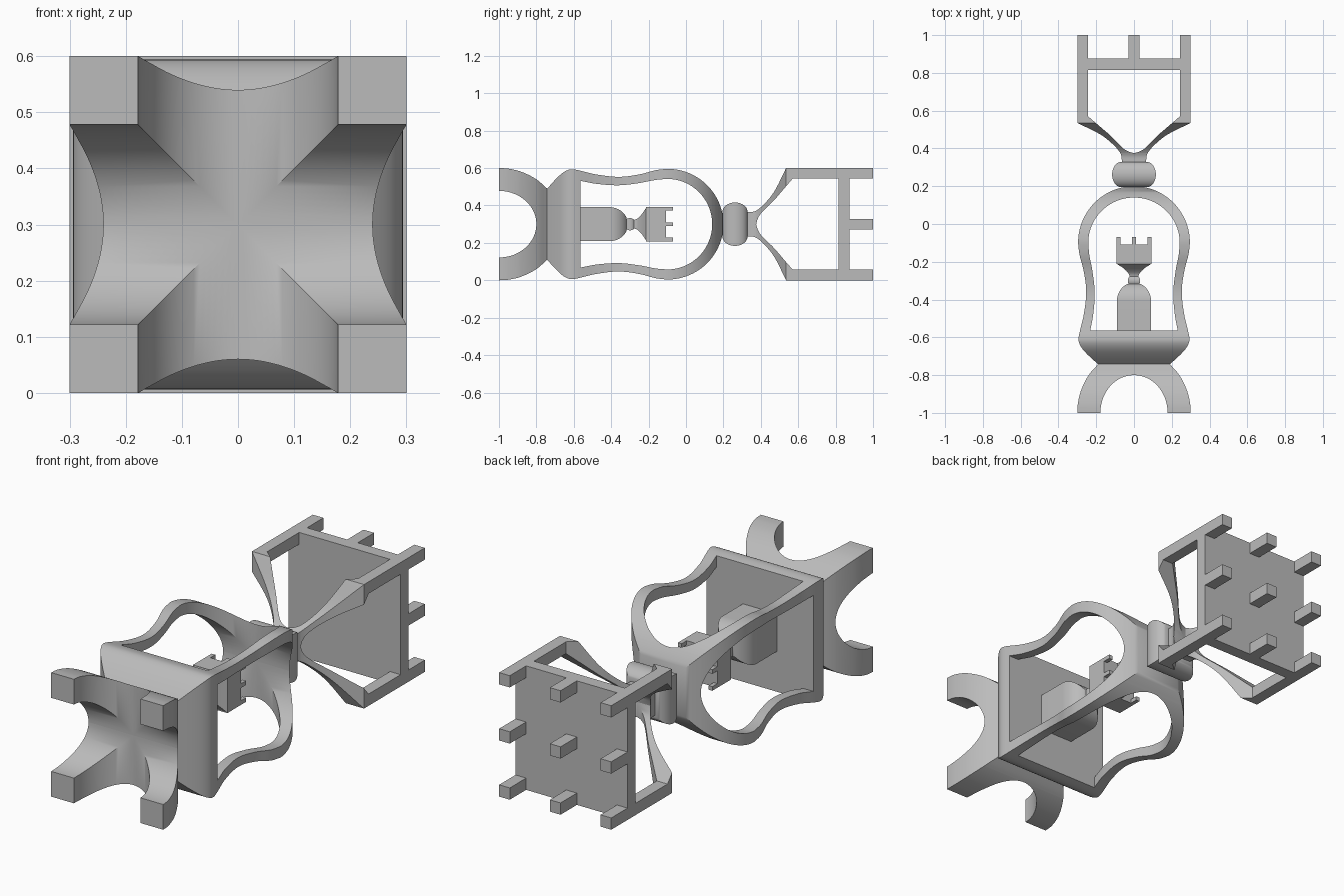
import bpy, bmesh, math

cube = bpy.data.objects.get("Cube")
if cube:
    bpy.data.objects.remove(cube, do_unlink=True)

CZ = 0.3  # height of the long axis
grey = bpy.data.materials.new("plain grey")
grey.use_nodes = True
grey.diffuse_color = (0.5, 0.5, 0.5, 1)
grey.node_tree.nodes["Principled BSDF"].inputs["Base Color"].default_value = (0.5, 0.5, 0.5, 1)


def curve(points):
    """Smooth function through (position, half width) points."""
    n = len(points)
    slopes = []
    for i in range(n):
        a, b = points[max(i - 1, 0)], points[min(i + 1, n - 1)]
        slopes.append((b[1] - a[1]) / (b[0] - a[0]))

    def f(y):
        i = 0
        while i < n - 2 and y > points[i + 1][0]:
            i += 1
        (y0, v0), (y1, v1) = points[i], points[i + 1]
        d = y1 - y0
        t = min(max((y - y0) / d, 0), 1)
        return ((1 + 2 * t) * (1 - t) ** 2 * v0 + t * (1 - t) ** 2 * d * slopes[i]
                + t * t * (3 - 2 * t) * v1 + t * t * (t - 1) * d * slopes[i + 1])
    return f


def arc(centre, ry, r):
    return lambda y: r * math.sqrt(max(0, 1 - ((y - centre) / ry) ** 2))


def span(a, b, n, dense_end=False):
    """Stations from a to b, optionally bunched toward b."""
    ts = [i / n for i in range(n + 1)]
    return [a + (b - a) * (math.sin(t * math.pi / 2) if dense_end else t) for t in ts]


def finish(name, bm):
    bmesh.ops.remove_doubles(bm, verts=bm.verts, dist=1e-5)
    bmesh.ops.dissolve_degenerate(bm, edges=bm.edges, dist=1e-6)
    bmesh.ops.recalc_face_normals(bm, faces=bm.faces)
    mesh = bpy.data.meshes.new(name)
    bm.to_mesh(mesh)
    bm.free()
    mesh.materials.append(grey)
    ob = bpy.data.objects.new(name, mesh)
    bpy.context.collection.objects.link(ob)
    bpy.ops.object.select_all(action='DESELECT')
    ob.select_set(True)
    bpy.context.view_layer.objects.active = ob
    bpy.ops.object.shade_smooth_by_angle(angle=math.radians(32))
    return ob


def skin(bm, rings):
    """Skin rectangular rings given as (y, x0, x1, z0, z1)."""
    loops = [[bm.verts.new((x, y, CZ + z)) for x, z in ((a, c), (b, c), (b, d), (a, d))]
             for y, a, b, c, d in rings]
    for p, q in zip(loops, loops[1:]):
        for k in range(4):
            j = (k + 1) % 4
            bm.faces.new((p[k], p[j], q[j], q[k]))
    bm.faces.new(loops[0])
    bm.faces.new(loops[-1][::-1])


def solid(name, stations, h):
    bm = bmesh.new()
    skin(bm, [(y, -h(y), h(y), -h(y), h(y)) for y in stations])
    return finish(name, bm)


def posts(name, stations, w, h):
    """Four corner posts between the opening w and the outline h."""
    for sx, tx in ((-1, "right"), (1, "left")):
        for sz, tz in ((-1, "lower"), (1, "upper")):
            bm = bmesh.new()
            skin(bm, [(y, sx * w(y), sx * h(y), sz * w(y), sz * h(y)) for y in stations])
            finish(f"{tz}_{tx}_{name}", bm)


def boxes(name, items):
    bm = bmesh.new()
    for y0, y1, x, z, r in items:
        skin(bm, [(y, x - r, x + r, z - r, z + r) for y in (y0, y1)])
    return finish(name, bm)


# Arched foot: four legs that meet in a vault
foot = curve([(-1, 0.3), (-0.95, 0.297), (-0.88, 0.28), (-0.8, 0.24), (-0.742, 0.19)])
posts("leg", span(-1, -0.8, 24, True), arc(-1, 0.2, 0.178), foot)
solid("foot_vault", span(-0.8, -0.742, 6), foot)

# Flared slab that floors the cage
slab = curve([(-0.742, 0.19), (-0.70, 0.237), (-0.66, 0.274), (-0.625, 0.292),
              (-0.6, 0.293), (-0.565, 0.286)])
solid("cage_floor", span(-0.742, -0.565, 16), slab)

# Open cage: waisted posts that join in a dome
DOME = -0.1
waist = curve([(-0.565, 0.286), (-0.48, 0.266), (-0.36, 0.253), (-0.25, 0.266),
               (-0.16, 0.289), (DOME, 0.296)])
opening = curve([(-0.565, 0.232), (-0.48, 0.216), (-0.36, 0.208), (-0.25, 0.22),
                 (-0.16, 0.237), (DOME, 0.242)])
dome_out, dome_in = arc(DOME, 0.3, 0.296), arc(DOME, 0.24, 0.242)
cage = span(-0.565, DOME, 24) + span(DOME, 0.14, 24, True)[1:]
posts("cage_post", cage,
      lambda y: opening(y) if y < DOME else dome_in(y),
      lambda y: waist(y) if y < DOME else dome_out(y))
solid("dome_cap", span(0.14, 0.198, 10, True), dome_out)

# Rounded collar at the neck
collar = arc(0.262, 0.067, 0.05)
solid("collar", [0.262 - 0.067 * math.cos(math.pi * i / 20) for i in range(21)],
      lambda y: 0.066 + collar(y))

# Flaring arms that carry the crown
flare = curve([(0.32, 0.064), (0.37, 0.07), (0.42, 0.11), (0.475, 0.18), (0.535, 0.3)])
gap = curve([(0.375, 0), (0.382, 0.025), (0.395, 0.05), (0.42, 0.078),
             (0.47, 0.127), (0.52, 0.185), (0.57, 0.243)])
solid("crown_neck", span(0.32, 0.375, 6), flare)
arms = span(0.375, 0.535, 24) + [0.545, 0.557, 0.57, 1]
posts("crown_arm", arms, gap, lambda y: flare(y) if y < 0.535 else 0.3)

# Crown plate with a grid of battlements
boxes("crown_plate", [(0.815, 0.875, 0, 0, 0.3)])
P = 0.0285
boxes("battlements", [(0.87, 1, x, z, P) for x in (-0.3 + P, 0, 0.3 - P)
                      for z in (-0.3 + P, 0, 0.3 - P)])

# Small tower standing inside the cage
tower_dome = arc(-0.41, 0.1, 0.091)
solid("tower_base", [-0.57, -0.41] + span(-0.41, -0.317, 14, True)[1:],
      lambda y: 0.091 if y < -0.41 else tower_dome(y))
bead = arc(-0.3, 0.026, 0.02)
solid("tower_bead", [-0.3 - 0.026 * math.cos(math.pi * i / 12) for i in range(13)],
      lambda y: 0.013 + bead(y))
solid("tower_flare", span(-0.28, -0.213, 10),
      curve([(-0.28, 0.022), (-0.26, 0.03), (-0.235, 0.055), (-0.213, 0.088)]))
boxes("tower_block", [(-0.213, -0.108, 0, 0, 0.092)])
boxes("tower_battlements", [(-0.11, -0.07, x, z, 0.01) for x in (-0.082, 0, 0.082)
                            for z in (-0.082, 0, 0.082)])
